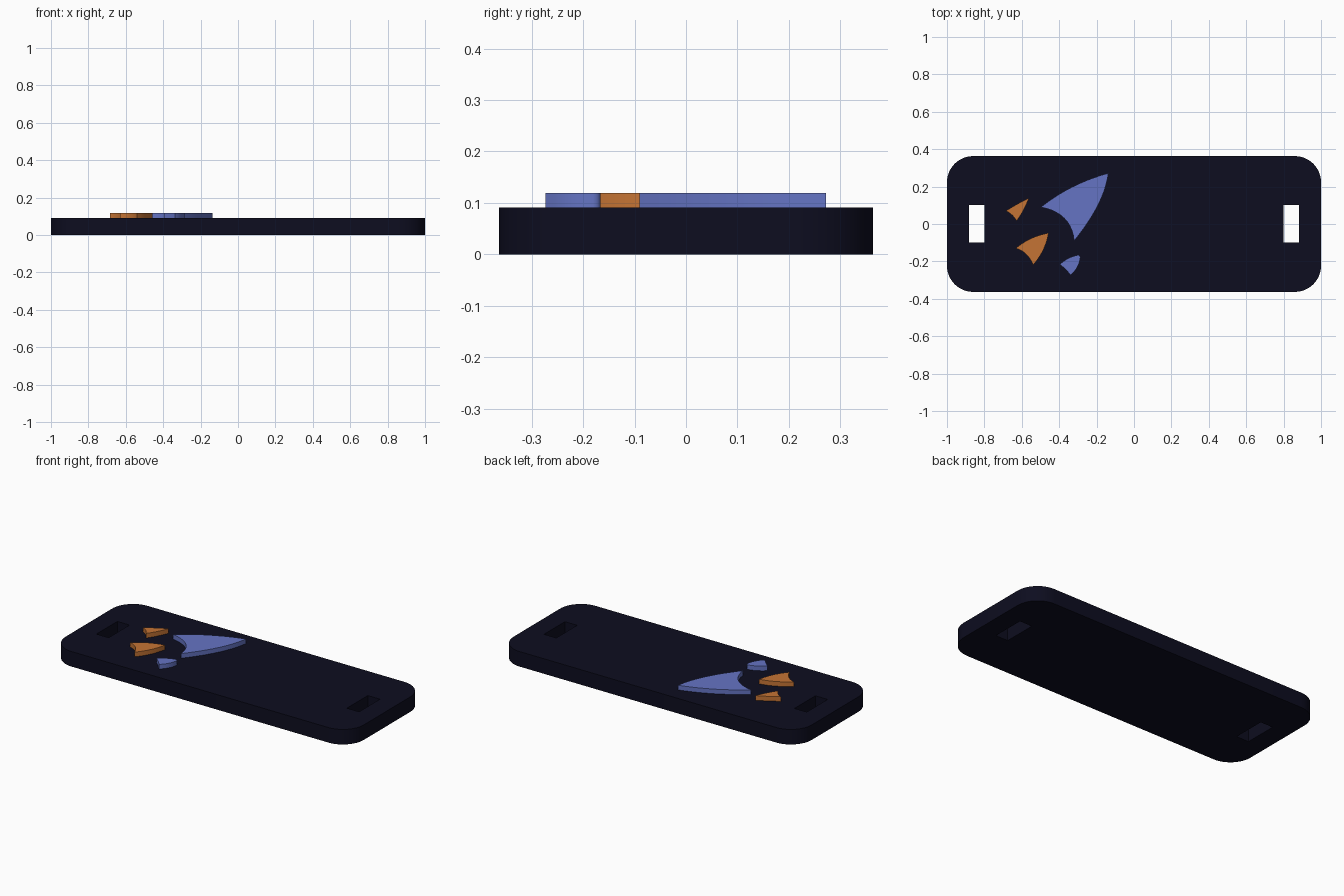
import bpy
import math
from mathutils import Vector

if "Cube" in bpy.data.objects:
    bpy.data.objects.remove(bpy.data.objects["Cube"])


def material(name, rgb):
    m = bpy.data.materials.new(name)
    m.diffuse_color = (*rgb, 1)
    m.use_nodes = True
    m.node_tree.nodes["Principled BSDF"].inputs["Base Color"].default_value = m.diffuse_color
    return m


NAVY = material("dark navy", (0.004, 0.004, 0.014))
BLUE = material("periwinkle blue", (0.13, 0.175, 0.55))
ORANGE = material("burnt orange", (0.56, 0.175, 0.035))


def slab(name, outlines, z0, z1, mat):
    """Extruded flat shape; outlines after the first become holes."""
    cu = bpy.data.curves.new(name, 'CURVE')
    cu.dimensions = '2D'
    cu.fill_mode = 'BOTH'
    cu.extrude = (z1 - z0) / 2
    for pts in outlines:
        sp = cu.splines.new('POLY')
        sp.points.add(len(pts) - 1)
        for p, (x, y) in zip(sp.points, pts):
            p.co = (x, y, 0, 1)
        sp.use_cyclic_u = True
    ob = bpy.data.objects.new(name, cu)
    bpy.context.collection.objects.link(ob)
    ob.location.z = (z0 + z1) / 2
    cu.materials.append(mat)
    bpy.ops.object.select_all(action='DESELECT')
    ob.select_set(True)
    bpy.context.view_layer.objects.active = ob
    bpy.ops.object.convert(target='MESH')
    bpy.ops.object.shade_smooth_by_angle(angle=math.radians(30))


def rounded_rect(w, h, r, steps=12):
    pts = []
    for i, (sx, sy) in enumerate([(1, 1), (-1, 1), (-1, -1), (1, -1)]):
        for k in range(steps + 1):
            a = math.pi / 2 * (i + k / steps)
            pts.append((sx * (w - r) + r * math.cos(a), sy * (h - r) + r * math.sin(a)))
    return pts


def rect(x0, x1, y0, y1):
    return [(x0, y0), (x1, y0), (x1, y1), (x0, y1)]


def bowed(sides, steps=10):
    """Closed outline from (corner, point midway along the curved side) pairs."""
    pts = []
    for i, (a, m) in enumerate(sides):
        a, m, b = Vector(a), Vector(m), Vector(sides[(i + 1) % len(sides)][0])
        c = 2 * m - (a + b) / 2
        for k in range(steps):
            t = k / steps
            pts.append(tuple((1 - t) ** 2 * a + 2 * t * (1 - t) * c + t * t * b))
    return pts


TOP, RAISED = 0.091, 0.119

# Rounded plate with a strap slot at each end
slots = [rect(s * 0.84 - 0.041, s * 0.84 + 0.041, -0.098, 0.102) for s in (-1, 1)]
slab("plate", [rounded_rect(1, 0.363, 0.14)] + slots, 0, TOP, NAVY)

# Raised emblem: one large swept head and three small fins
emblem = [
    ("large_swept_head", BLUE, [((-0.498, 0.09), (-0.33, 0.198)),
                                ((-0.137, 0.272), (-0.193, 0.10)),
                                ((-0.32, -0.09), (-0.372, 0.03))]),
    ("small_upper_fin", ORANGE, [((-0.685, 0.07), (-0.625, 0.106)),
                                 ((-0.562, 0.138), (-0.592, 0.072)),
                                 ((-0.628, 0.016), (-0.652, 0.048))]),
    ("middle_fin", ORANGE, [((-0.632, -0.13), (-0.552, -0.078)),
                            ((-0.457, -0.048), (-0.485, -0.138)),
                            ((-0.54, -0.22), (-0.575, -0.163))]),
    ("small_lower_fin", BLUE, [((-0.396, -0.215), (-0.35, -0.183)),
                               ((-0.30, -0.166), (-0.291, -0.17)),
                               ((-0.287, -0.18), (-0.303, -0.23)),
                               ((-0.338, -0.273), (-0.366, -0.243))]),
]
for name, mat, sides in emblem:
    slab(name, [bowed(sides)], TOP, RAISED, mat)
